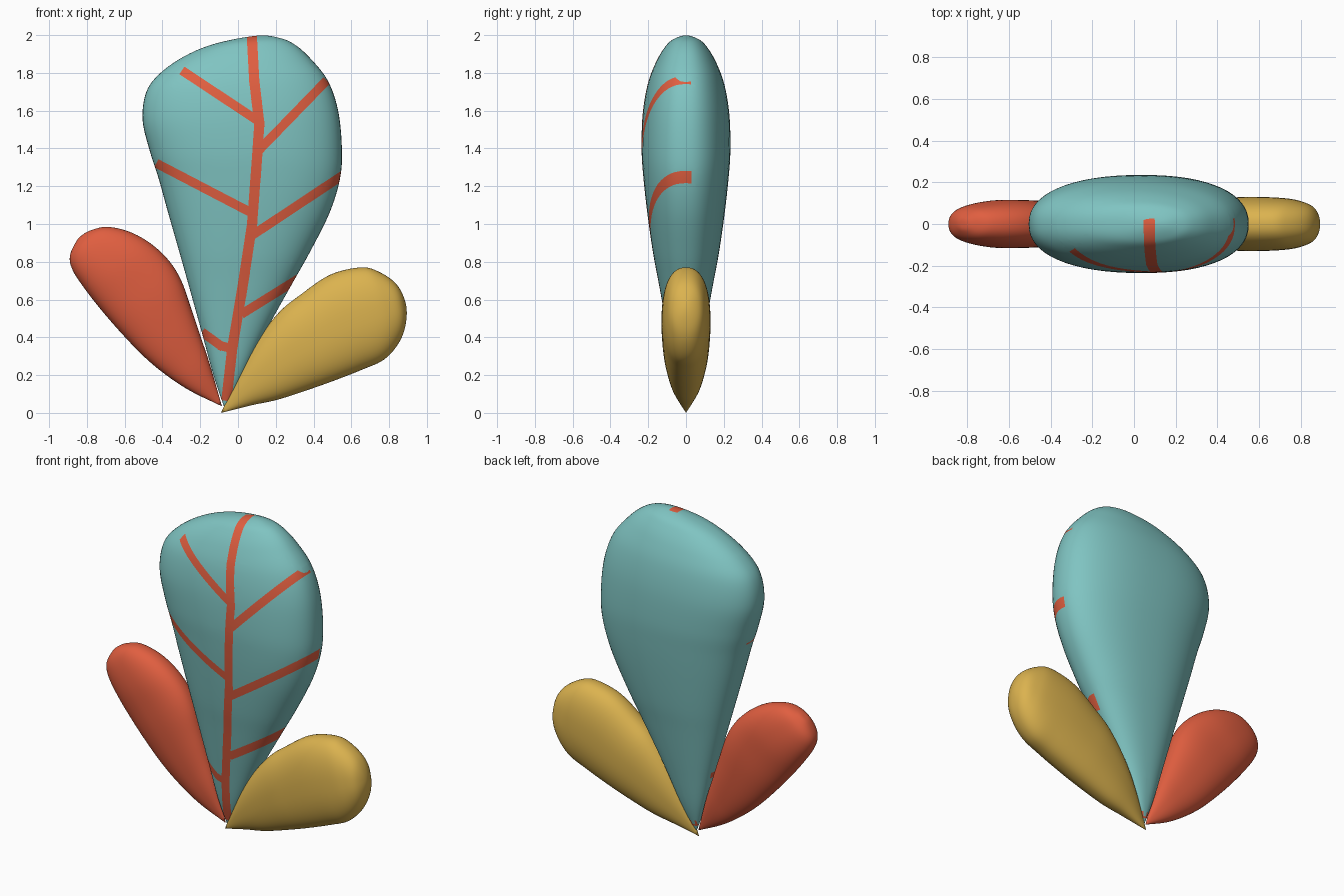
import bpy, bmesh, math
from mathutils import Vector

if "Cube" in bpy.data.objects:
    bpy.data.objects.remove(bpy.data.objects["Cube"])


def material(name, rgb):
    m = bpy.data.materials.new(name)
    m.diffuse_color = (*rgb, 1)
    m.use_nodes = True
    m.node_tree.nodes["Principled BSDF"].inputs["Base Color"].default_value = m.diffuse_color
    return m


TEAL = material("teal", (0.214, 0.553, 0.539))
RED = material("coral red", (0.748, 0.113, 0.051))
YELLOW = material("mustard yellow", (0.71, 0.448, 0.078))


def catmull(p, t):
    a, b, c, d = p
    return 0.5 * (2 * b + (c - a) * t + (2 * a - 5 * b + 4 * c - d) * t * t
                  + (3 * b - a - 3 * c + d) * t ** 3)


def leaf_mesh(rows, steps=6, segs=64, power=2.3):
    """Loft a puffy leaf. Each row: left x, left z, right x, right z, half depth."""
    pts = [Vector(r) for r in rows]
    # phantom rows: straight on at the base, mirrored through the rounded tip
    last = rows[-2]
    first = 2 * pts[0] - pts[1]
    end = Vector((last[2], last[3], last[0], last[1], -last[4]))
    pts = [first] + pts + [end]
    bm = bmesh.new()
    rings = []
    for i in range(len(rows) - 1):
        for s in range(steps + (i == len(rows) - 2)):
            lx, lz, rx, rz, dep = catmull(pts[i:i + 4], s / steps)
            ring = []
            for k in range(segs):
                a = 2 * math.pi * k / segs
                c, n = math.cos(a), math.sin(a)
                c = math.copysign(abs(c) ** (2 / power), c)
                n = math.copysign(abs(n) ** (2 / power), n)
                ring.append(bm.verts.new(((lx + rx) / 2 + c * (rx - lx) / 2, n * dep,
                                          (lz + rz) / 2 + c * (rz - lz) / 2)))
            rings.append(ring)
    for r0, r1 in zip(rings, rings[1:]):
        for k in range(segs):
            j = (k + 1) % segs
            bm.faces.new((r0[k], r0[j], r1[j], r1[k]))
    bmesh.ops.remove_doubles(bm, verts=bm.verts, dist=0.0005)
    bmesh.ops.recalc_face_normals(bm, faces=bm.faces)
    return bm


def in_strip(p, a, b, half, pad):
    d = (b - a).normalized()
    q = Vector((p.x, p.z)) - a
    along, across = q.dot(d), q.x * d.y - q.y * d.x
    over = half * 0.6 + pad
    return -over < along < (b - a).length + over and abs(across) < half + pad


def paint_veins(bm, veins, back_limit=0.02):
    """Cut each vein strip into the front faces, then colour the faces inside."""
    strips = []
    for half, path in veins:
        path = [Vector(p) for p in path]
        strips += [(a, b, half) for a, b in zip(path, path[1:])]
    for a, b, half in strips:
        d = (b - a).normalized()
        n = Vector((-d.y, d.x))
        for co, no in ((a + n * half, n), (a - n * half, n),
                       (a - d * half * 0.6, d), (b + d * half * 0.6, d)):
            faces = [f for f in bm.faces if f.calc_center_median().y < back_limit + 0.05
                     and in_strip(f.calc_center_median(), a, b, half, 0.08)]
            geom = set(faces)
            for f in faces:
                geom.update(f.edges)
                geom.update(f.verts)
            bmesh.ops.bisect_plane(bm, geom=list(geom), dist=1e-5,
                                   plane_co=(co.x, 0, co.y), plane_no=(no.x, 0, no.y))
    for f in bm.faces:
        c = f.calc_center_median()
        if c.y < back_limit and any(in_strip(c, a, b, h, 0.0005) for a, b, h in strips):
            f.material_index = 1


def finish(bm, name, mats):
    me = bpy.data.meshes.new(name)
    for f in bm.faces:
        f.smooth = True
    bm.to_mesh(me)
    bm.free()
    for m in mats:
        me.materials.append(m)
    ob = bpy.data.objects.new(name, me)
    bpy.context.collection.objects.link(ob)


# Large middle leaf with painted veins
big = leaf_mesh([
    (-.07, .02, -.07, .02, 0), (-.13, .20, .02, .18, .05), (-.19, .42, .14, .42, .095),
    (-.265, .69, .29, .69, .145), (-.31, .85, .38, .85, .175), (-.37, 1.06, .485, 1.06, .205),
    (-.42, 1.24, .54, 1.24, .225), (-.465, 1.38, .55, 1.40, .235),
    (-.505, 1.55, .53, 1.60, .23), (-.485, 1.70, .475, 1.76, .205),
    (-.41, 1.80, .38, 1.88, .165), (-.28, 1.89, .30, 1.95, .12),
    (-.12, 1.955, .22, 1.985, .075), (.10, 1.997, .10, 1.997, 0)])
paint_veins(big, [
    (.027, [(-.06, .08), (-.03, .345), (.026, .68), (.074, .995), (.10, 1.34),
            (.113, 1.53), (.086, 1.76), (.074, 1.98)]),
    (.024, [(.10, 1.55), (-.285, 1.805)]),
    (.024, [(.12, 1.40), (.46, 1.75)]),
    (.024, [(.07, 1.06), (-.42, 1.315)]),
    (.024, [(.09, .95), (.55, 1.255)]),
    (.024, [(.03, .53), (.32, .71)]),
    (.024, [(-.03, .34), (-.09, .355), (-.18, .42)])])
finish(big, "middle_leaf", [TEAL, RED])

# Left leaf
finish(leaf_mesh([
    (-.085, .035, -.085, .035, 0), (-.25, .115, -.15, .26, .05), (-.38, .20, -.20, .41, .075),
    (-.50, .30, -.25, .56, .095), (-.62, .425, -.30, .70, .11), (-.72, .54, -.365, .805, .115),
    (-.81, .655, -.46, .895, .115), (-.875, .755, -.57, .957, .10),
    (-.89, .83, -.69, .985, .075), (-.855, .91, -.775, .968, .036),
    (-.82, .945, -.82, .945, 0)]), "left_leaf", [RED])

# Right leaf
finish(leaf_mesh([
    (-.09, .0, -.09, .0, 0), (.01, .22, .07, .04, .055), (.105, .39, .21, .07, .09),
    (.22, .535, .38, .125, .115), (.33, .625, .52, .175, .125), (.485, .73, .66, .23, .13),
    (.645, .77, .77, .28, .125), (.74, .75, .845, .36, .11), (.84, .68, .885, .455, .075),
    (.89, .57, .89, .57, 0)]), "right_leaf", [YELLOW])
